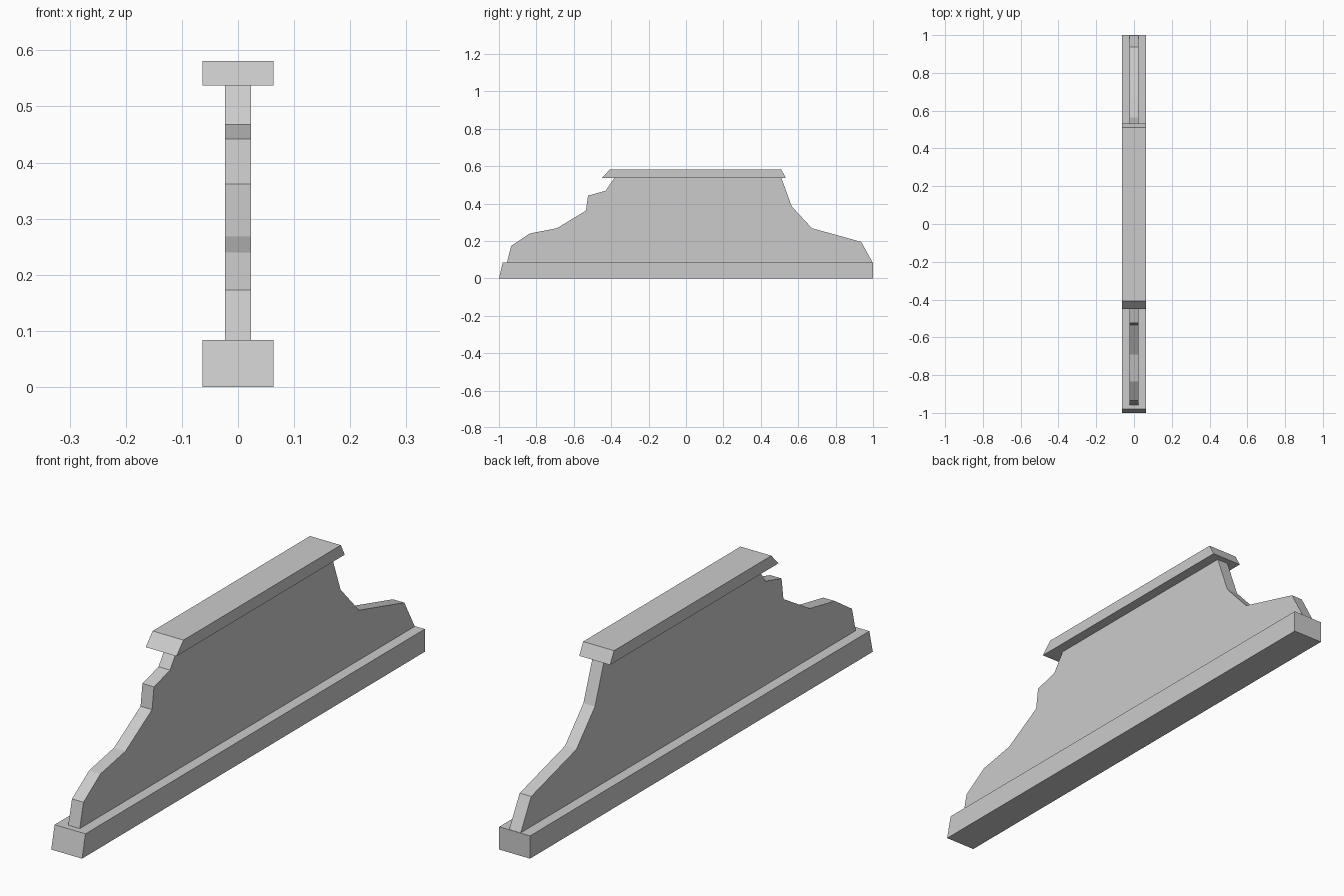
import bpy
import bmesh

cube = bpy.data.objects.get("Cube")
if cube:
    bpy.data.objects.remove(cube, do_unlink=True)

# Single flat grey
grey = bpy.data.materials.new("light_grey")
grey.use_nodes = True
colour = (0.6, 0.6, 0.6, 1)
grey.diffuse_color = colour
grey.node_tree.nodes["Principled BSDF"].inputs["Base Color"].default_value = colour


def extrude_profile(name, profile, half_width):
    """Extrude a (y, z) side profile evenly across x."""
    bm = bmesh.new()
    face = bm.faces.new([bm.verts.new((-half_width, y, z)) for y, z in profile])
    result = bmesh.ops.extrude_face_region(bm, geom=[face])
    moved = [v for v in result["geom"] if isinstance(v, bmesh.types.BMVert)]
    bmesh.ops.translate(bm, verts=moved, vec=(2 * half_width, 0, 0))
    bmesh.ops.recalc_face_normals(bm, faces=bm.faces)
    mesh = bpy.data.meshes.new(name)
    bm.to_mesh(mesh)
    bm.free()
    mesh.materials.append(grey)
    obj = bpy.data.objects.new(name, mesh)
    bpy.context.collection.objects.link(obj)
    return obj


BASE_TOP = 0.084
CAP_BOTTOM = 0.537
CAP_TOP = 0.581

# Base plinth with a slightly sloped front end
extrude_profile("base_plinth",
                [(-1, 0), (1, 0), (1, BASE_TOP), (-0.98, BASE_TOP)], 0.063)

# Thin wall, stepped at the front and swept at the back
front_edge = [(-0.957, BASE_TOP), (-0.935, 0.173), (-0.835, 0.24), (-0.69, 0.268),
              (-0.535, 0.362), (-0.524, 0.442), (-0.43, 0.468), (-0.383, CAP_BOTTOM)]
back_edge = [(0.51, CAP_BOTTOM), (0.565, 0.385), (0.673, 0.268),
             (0.937, 0.195), (0.998, BASE_TOP)]
extrude_profile("wall", front_edge + back_edge, 0.0235)

# Coping slab with undercut ends
extrude_profile("coping_slab",
                [(-0.449, CAP_BOTTOM), (0.533, CAP_BOTTOM),
                 (0.51, CAP_TOP), (-0.408, CAP_TOP)], 0.063)
